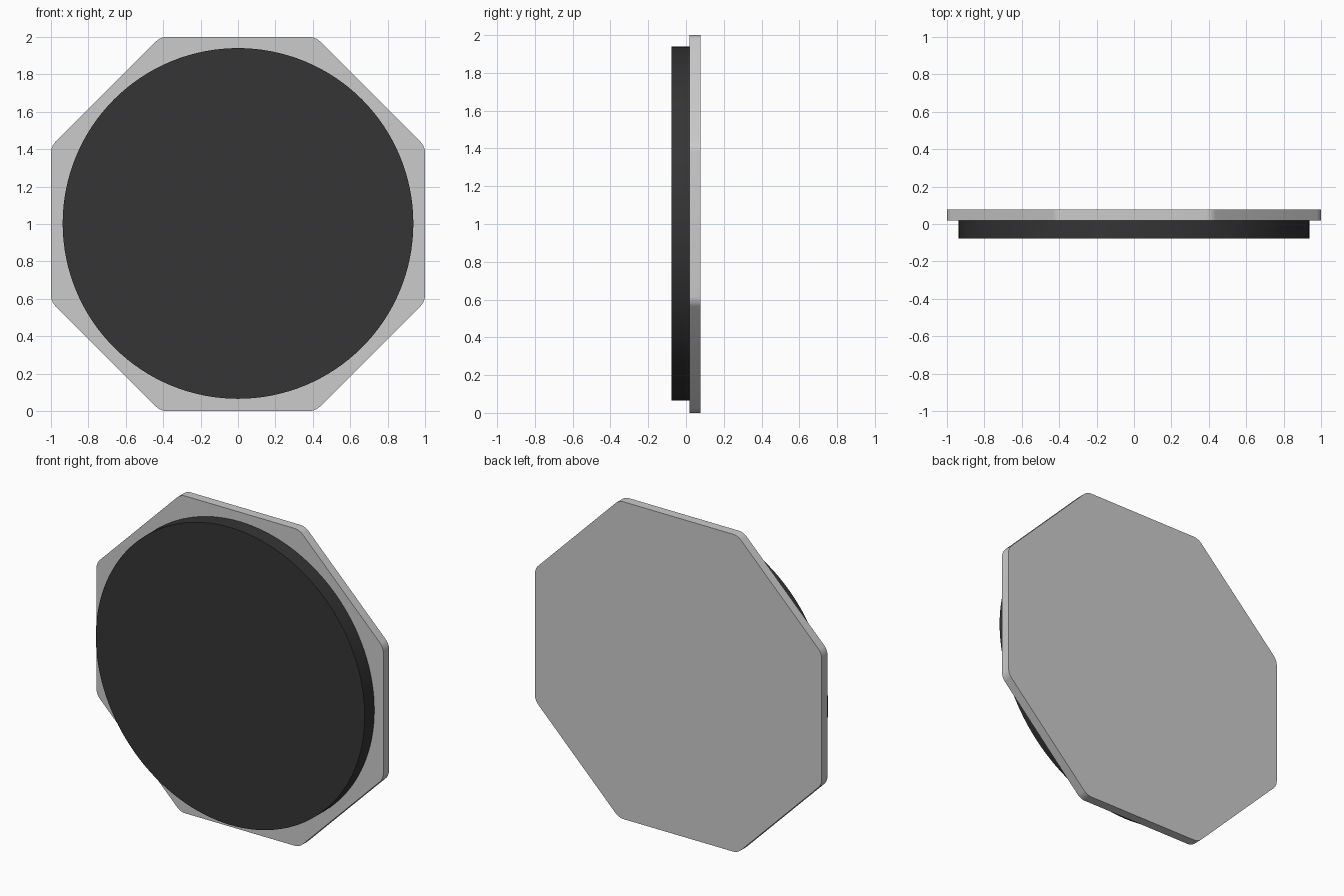
import bpy, bmesh
from math import pi, cos, radians
from mathutils import Matrix

if "Cube" in bpy.data.objects:
    bpy.data.objects.remove(bpy.data.objects["Cube"])

CENTRE_Z = 1.0
FRONT, SEAM, BACK = -0.077, 0.019, 0.077


def prism(name, sides, radius, y0, y1, turn=0.0, corner=0.0):
    """Upright prism along y, with optional rounded long edges."""
    bm = bmesh.new()
    bmesh.ops.create_cone(bm, cap_ends=True, segments=sides, radius1=radius,
                          radius2=radius, depth=y1 - y0,
                          matrix=Matrix.Rotation(turn, 4, 'Z'))
    if corner:
        long_edges = [e for e in bm.edges
                      if abs(e.verts[0].co.z - e.verts[1].co.z) > 1e-4]
        bmesh.ops.bevel(bm, geom=long_edges, offset=corner, offset_type='OFFSET',
                        segments=5, profile=0.5, affect='EDGES')
    bm.transform(Matrix.Translation((0, (y0 + y1) / 2, CENTRE_Z))
                 @ Matrix.Rotation(pi / 2, 4, 'X'))
    mesh = bpy.data.meshes.new(name)
    bm.to_mesh(mesh)
    bm.free()
    obj = bpy.data.objects.new(name, mesh)
    bpy.context.collection.objects.link(obj)
    bpy.ops.object.select_all(action='DESELECT')
    obj.select_set(True)
    bpy.context.view_layer.objects.active = obj
    bpy.ops.object.shade_smooth_by_angle(angle=radians(30))
    return obj


# Octagonal back plate, flats at top, bottom and sides
prism("back_plate", 8, 1.0 / cos(pi / 8), SEAM, BACK, turn=pi / 8, corner=0.03)

# Dark round disc on the front
disc = prism("front_disc", 128, 0.9375, FRONT, SEAM)
disc.location.z = 0.003
dark = bpy.data.materials.new("dark")
dark.diffuse_color = (0.035, 0.035, 0.035, 1)
dark.use_nodes = True
dark.node_tree.nodes["Principled BSDF"].inputs["Base Color"].default_value = dark.diffuse_color
disc.data.materials.append(dark)
